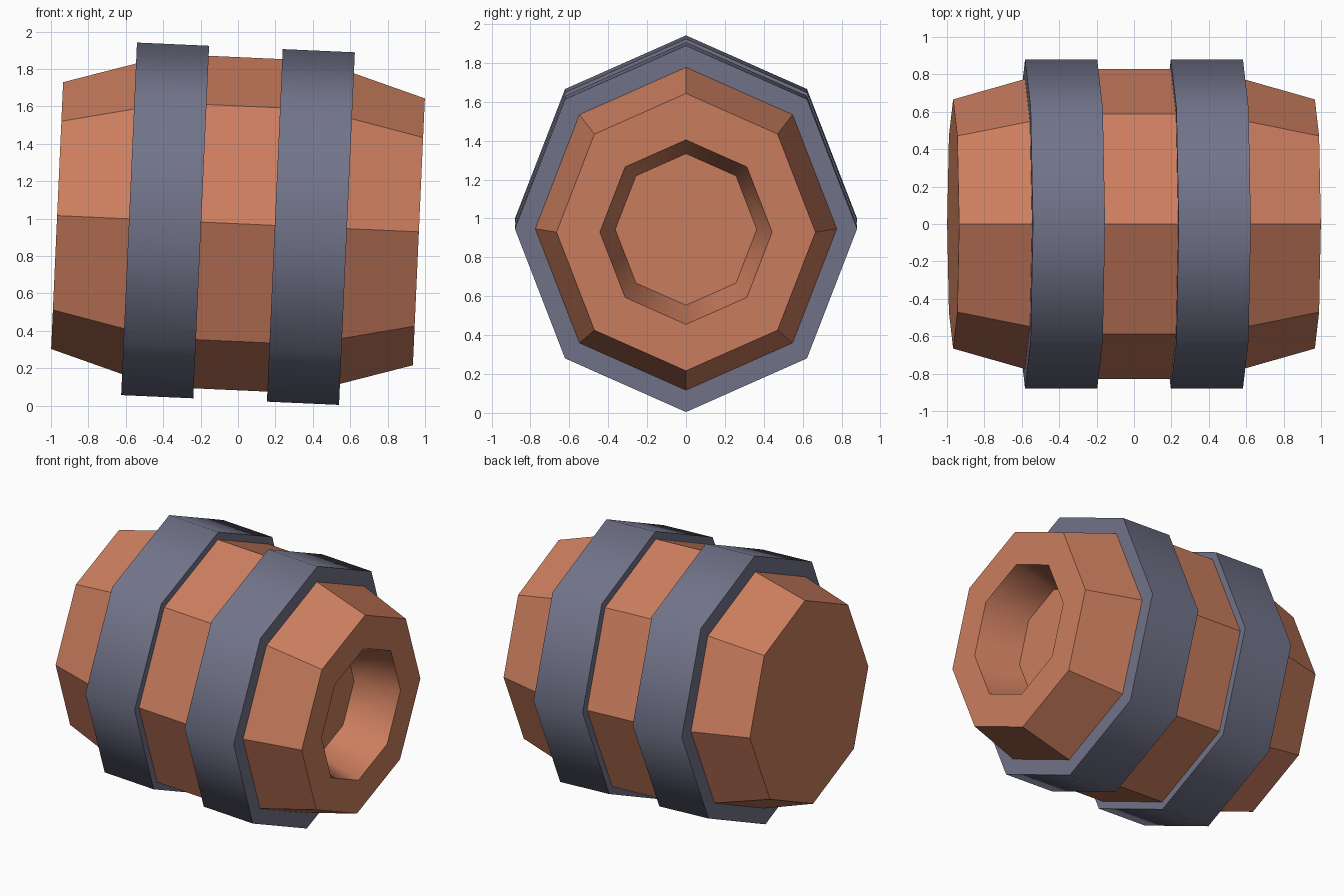
import bpy, bmesh, math
from mathutils import Matrix

if "Cube" in bpy.data.objects:
    bpy.data.objects.remove(bpy.data.objects["Cube"])

SIDES = 8
Z_STRETCH = 1.072            # the octagon is a little taller than wide
TILT = Matrix.Translation((0, 0, 0.973)) @ Matrix.Rotation(math.radians(2.57), 4, 'Y')


def material(name, color):
    m = bpy.data.materials.new(name)
    m.diffuse_color = (*color, 1)
    m.use_nodes = True
    m.node_tree.nodes["Principled BSDF"].inputs["Base Color"].default_value = m.diffuse_color
    return m


wood = material("warm wood", (0.604, 0.209, 0.114))
iron = material("grey iron", (0.168, 0.174, 0.254))


def lathe(name, profile, mat, closed=False, smooth_segments=()):
    """Sweep (x, radius) points round the x axis as an octagon."""
    bm = bmesh.new()
    rings = []
    for x, r in profile:
        rings.append([bm.verts.new((x, r * math.sin(a), r * Z_STRETCH * math.cos(a)))
                      for a in (i * math.tau / SIDES for i in range(SIDES))])
    n = len(rings)
    for k in range(n if closed else n - 1):
        a, b = rings[k], rings[(k + 1) % n]
        for i in range(SIDES):
            j = (i + 1) % SIDES
            f = bm.faces.new((a[i], a[j], b[j], b[i]))
            f.smooth = k in smooth_segments
    if not closed:
        bm.faces.new(rings[0])
        bm.faces.new(rings[-1])
    bmesh.ops.recalc_face_normals(bm, faces=bm.faces[:])
    bm.transform(TILT)
    me = bpy.data.meshes.new(name)
    bm.to_mesh(me)
    bm.free()
    me.materials.append(mat)
    ob = bpy.data.objects.new(name, me)
    bpy.context.collection.objects.link(ob)
    return ob


# Barrel body: plain left end, tapered recess in the right end
lathe("barrel_body",
      [(-0.968, 0.666), (-0.39, 0.83), (0.39, 0.83), (0.968, 0.666),
       (0.968, 0.443), (0.658, 0.364)],
      wood, smooth_segments=(4,))

# Two iron hoops, smooth on the outer surface
for name, x in (("left_hoop", -0.39), ("right_hoop", 0.39)):
    w = 0.193
    lathe(name, [(x - w, 0.74), (x - w, 0.88), (x + w, 0.88), (x + w, 0.74)],
          iron, closed=True, smooth_segments=(1,))
